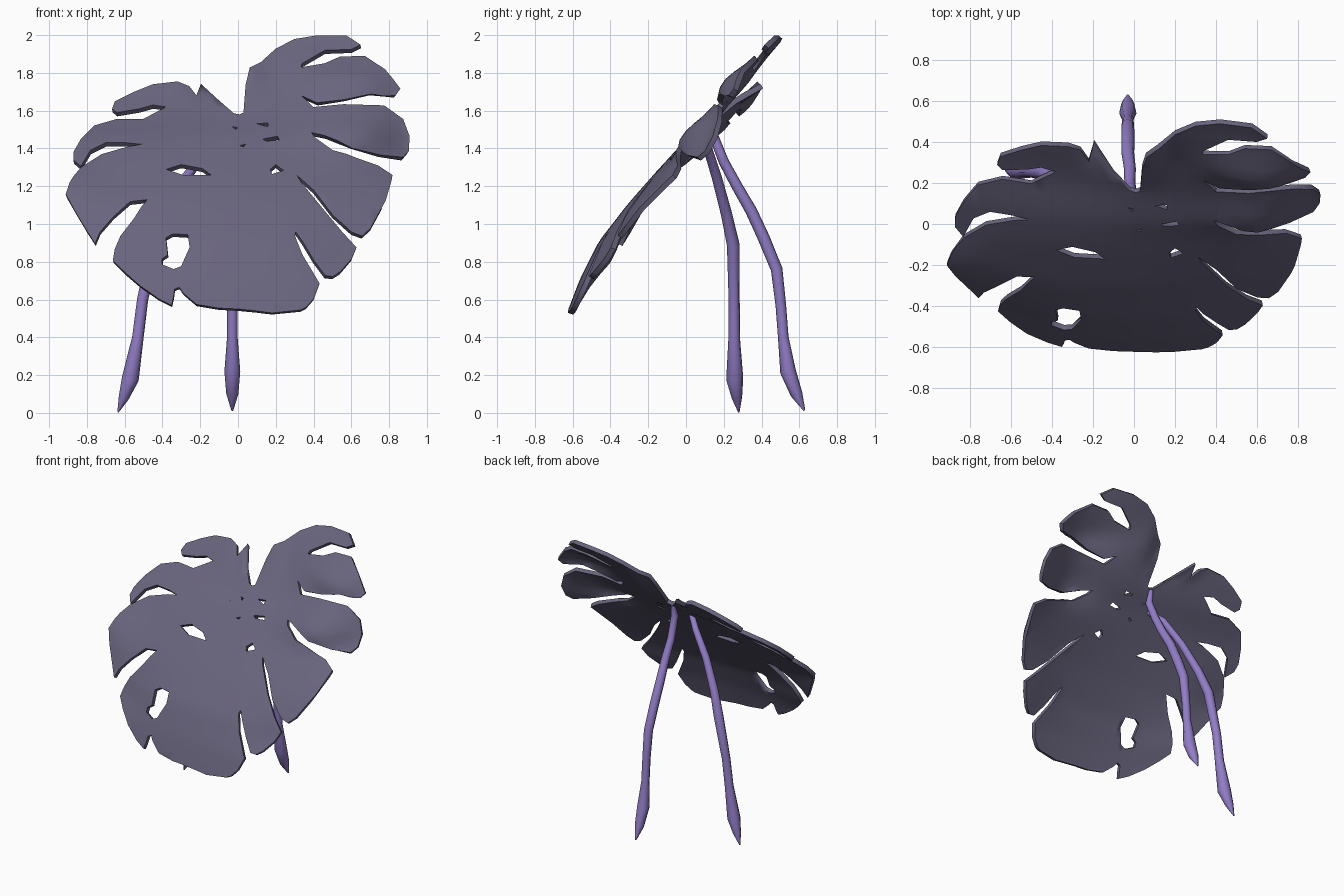
import bpy, bmesh, math
from mathutils import Vector
from mathutils.geometry import delaunay_2d_cdt


def material(name, rgb):
    m = bpy.data.materials.new(name)
    m.diffuse_color = (*rgb, 1)
    return m


LEAF = material("dusky leaf", (0.14, 0.127, 0.205))
STEM = material("violet stem", (0.285, 0.205, 0.56))

# Leaf outline in front view (x, z): right half from notch to the bottom
RIGHT = [
    (.01, 1.57), (.03, 1.58), (.04, 1.73), (.06, 1.82), (.12, 1.85), (.2, 1.92), (.3, 1.97),
    (.42, 1.99), (.575, 1.99), (.65, 1.94), (.6, 1.915), (.46, 1.91), (.34, 1.84), (.335, 1.82),
    (.46, 1.84), (.54, 1.875), (.67, 1.88), (.775, 1.81), (.855, 1.71), (.83, 1.675),
    (.7, 1.685), (.565, 1.655), (.42, 1.635), (.34, 1.67), (.4, 1.61), (.56, 1.625),
    (.77, 1.62), (.87, 1.55), (.905, 1.46), (.9, 1.38), (.87, 1.345), (.75, 1.36), (.6, 1.4),
    (.46, 1.46), (.39, 1.475), (.41, 1.45), (.5, 1.385), (.62, 1.345), (.74, 1.3),
    (.815, 1.25), (.81, 1.22), (.76, 1.08), (.7, .97), (.655, .93), (.6, .95), (.5, 1.04),
    (.4, 1.17), (.31, 1.25), (.335, 1.21), (.45, 1.07), (.55, .95), (.625, .87), (.6, .81),
    (.54, .74), (.5, .715), (.46, .72), (.4, .8), (.34, .9), (.305, .95), (.3, .93),
    (.34, .83), (.4, .73), (.43, .68), (.4, .6), (.36, .555), (.33, .54), (.18, .525)]
# Left half from the bottom back up to the notch
LEFT = [
    (.1, .535), (0, .545), (-.1, .55), (-.22, .57), (-.29, .63), (-.31, .66), (-.335, .65),
    (-.34, .61), (-.35, .565), (-.42, .6), (-.52, .67), (-.6, .74), (-.66, .8), (-.65, .86),
    (-.62, .93), (-.55, 1.02), (-.48, 1.12), (-.57, 1.11), (-.66, 1.03), (-.73, .95),
    (-.755, .89), (-.8, .96), (-.86, 1.06), (-.91, 1.15), (-.89, 1.21), (-.83, 1.29),
    (-.72, 1.36), (-.58, 1.4), (-.51, 1.412), (-.59, 1.42), (-.7, 1.42), (-.78, 1.38),
    (-.83, 1.295), (-.87, 1.33), (-.87, 1.37), (-.83, 1.44), (-.76, 1.51), (-.64, 1.545),
    (-.5, 1.545), (-.38, 1.61), (-.45, 1.62), (-.52, 1.6), (-.64, 1.58), (-.665, 1.6),
    (-.65, 1.64), (-.55, 1.69), (-.45, 1.73), (-.32, 1.745), (-.26, 1.72), (-.22, 1.67),
    (-.195, 1.73), (-.1, 1.645), (-.02, 1.575)]
HOLES = [
    [(-.38, 1.28), (-.3, 1.305), (-.19, 1.285), (-.14, 1.25), (-.29, 1.25)],
    [(-.38, .92), (-.345, .94), (-.265, .935), (-.255, .87), (-.3, .77), (-.34, .755),
     (-.4, .78), (-.4, .81), (-.37, .83)],
    [(.17, 1.28), (.2, 1.305), (.24, 1.275), (.18, 1.255)],
    [(.13, 1.44), (.21, 1.455), (.22, 1.435), (.15, 1.43)],
    [(.1, 1.52), (.16, 1.525), (.16, 1.505)],
    [(-.03, 1.505), (0, 1.5), (-.01, 1.49)],
    [(.01, 1.405), (.04, 1.415), (.03, 1.4)]]
# Side profile of the blade (z, y)
PROFILE = [(.53, -.615), (.7, -.55), (.9, -.45), (1.1, -.295), (1.27, -.145), (1.45, .02),
           (1.57, .165), (1.75, .34), (2.0, .51)]
# Local bends of the lobes: x, z, depth offset, width, height
BENDS = [
    (.6, 1.75, -.08, .18, .06), (.6, 1.47, -.05, .14, .08), (.93, 1.47, .10, .13, .13),
    (.88, 1.71, .04, .1, .08), (.42, 2.0, .03, .2, .06), (.05, 1.79, -.05, .06, .09),
    (-.72, .85, .035, .2, .1), (.62, .85, .03, .15, .1), (-.92, 1.18, -.05, .15, .1),
    (-.2, 1.73, .05, .04, .04)]


def depth(x, z):
    """Blade depth: tilted profile, cupped low down, twisted near the top."""
    z = min(max(z, .53), 2.0)
    for (z0, y0), (z1, y1) in zip(PROFILE, PROFILE[1:]):
        if z <= z1:
            y = y0 + (y1 - y0) * (z - z0) / (z1 - z0)
            break
    t = min(max((z - 1.3) / .35, 0), 1)
    t = t * t * (3 - 2 * t)
    y += .13 * x * x * (1 - t) - (.08 if x > 0 else .16) * x * t
    for bx, bz, d, w, h in BENDS:
        y += d * math.exp(-((x - bx) / w) ** 2 / 2 - ((z - bz) / h) ** 2 / 2)
    return y


def inside(p, loop):
    hit = False
    for a, b in zip(loop, loop[1:] + loop[:1]):
        if (a[1] > p[1]) != (b[1] > p[1]):
            if p[0] < a[0] + (b[0] - a[0]) * (p[1] - a[1]) / (b[1] - a[1]):
                hit = not hit
    return hit


def in_leaf(p):
    return inside(p, RIGHT + LEFT) and not any(inside(p, h) for h in HOLES)


# Leaf blade: triangulated outline with an interior grid, bent into depth
pts, edges = [], []
for loop in [RIGHT + LEFT] + HOLES:
    n, s = len(loop), len(pts)
    pts += loop
    edges += [(s + i, s + (i + 1) % n) for i in range(n)]
rim = list(pts)
for i in range(-23, 24):
    for j in range(38):
        p = (i * .04 + .013, .52 + j * .04)
        if in_leaf(p) and min((p[0] - q[0]) ** 2 + (p[1] - q[1]) ** 2 for q in rim) > .0004:
            pts.append(p)
vs, _, fs, *_ = delaunay_2d_cdt([Vector(p) for p in pts], edges, [], 0, 1e-5)
bm = bmesh.new()
bv = [bm.verts.new((v.x, depth(v.x, v.y), v.y)) for v in vs]
for f in fs:
    c = sum((vs[i] for i in f), Vector((0, 0))) / len(f)
    if in_leaf(c):
        bm.faces.new([bv[i] for i in f])
bmesh.ops.delete(bm, geom=[v for v in bm.verts if not v.link_faces], context='VERTS')
bmesh.ops.recalc_face_normals(bm, faces=bm.faces)
if sum(f.normal.y for f in bm.faces) > 0:
    bmesh.ops.reverse_faces(bm, faces=bm.faces)
me = bpy.data.meshes.new("leaf_blade")
bm.to_mesh(me)
bm.free()
leaf = bpy.data.objects.new("leaf_blade", me)
bpy.context.collection.objects.link(leaf)
me.materials.append(LEAF)
solid = leaf.modifiers.new("thickness", 'SOLIDIFY')
solid.thickness, solid.offset = .028, 0


def activate(o):
    bpy.ops.object.select_all(action='DESELECT')
    o.select_set(True)
    bpy.context.view_layer.objects.active = o


activate(leaf)
bpy.ops.object.modifier_apply(modifier="thickness")
bpy.ops.object.shade_smooth_by_angle(angle=math.radians(50))


def stem(name, path):
    """Tapered tube through (x, y, z, radius) points."""
    cu = bpy.data.curves.new(name, 'CURVE')
    cu.dimensions, cu.bevel_depth, cu.bevel_resolution = '3D', 1, 2
    cu.use_fill_caps = True
    sp = cu.splines.new('POLY')
    sp.points.add(len(path) - 1)
    for p, (x, y, z, r) in zip(sp.points, path):
        p.co, p.radius = (x, y, z, 1), r
    cu.materials.append(STEM)
    o = bpy.data.objects.new(name, cu)
    bpy.context.collection.objects.link(o)
    activate(o)
    bpy.ops.object.convert(target='MESH')
    bpy.ops.object.shade_smooth_by_angle(angle=math.radians(60))


# Two stems with swollen pointed feet
stem("rear_stem", [
    (-.01, .165, 1.56, .014), (-.01, .145, 1.47, .026), (-.02, .2, 1.33, .027),
    (-.02, .27, 1.2, .029), (-.03, .345, 1.07, .031), (-.03, .41, .93, .032),
    (-.03, .48, .76, .031), (-.03, .502, .57, .028), (-.03, .515, .4, .028),
    (-.03, .54, .22, .042), (-.03, .585, .1, .032), (-.03, .627, .012, .005)])
stem("side_stem", [
    (-.08, .05, 1.47, .02), (-.16, .115, 1.4, .024), (-.28, .165, 1.24, .027),
    (-.38, .215, 1.05, .03), (-.44, .25, .89, .034), (-.505, .255, .6, .03),
    (-.53, .255, .4, .031), (-.57, .258, .18, .046), (-.605, .27, .08, .028),
    (-.635, .28, .004, .004)])
